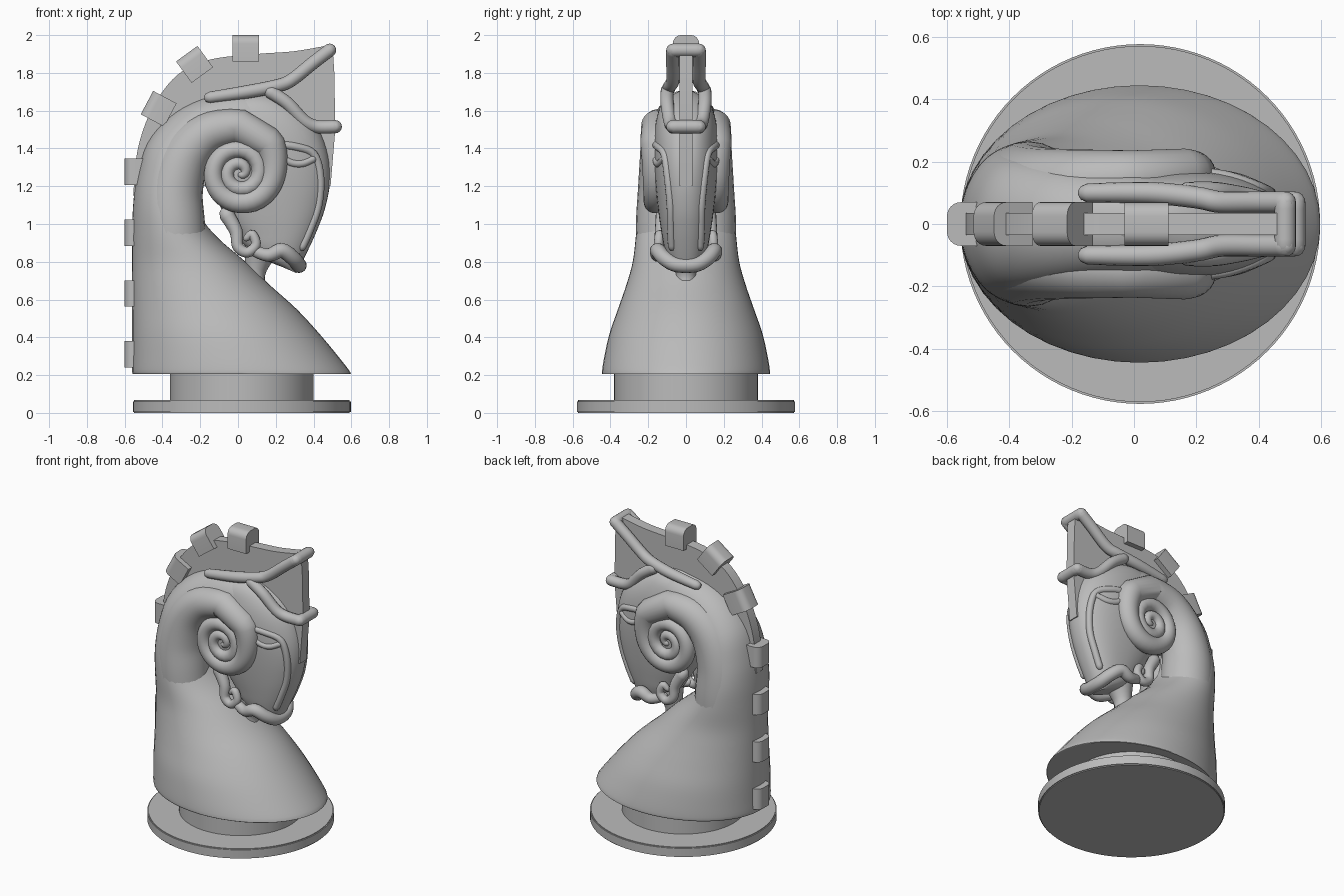
import bpy, bmesh, math
from mathutils import Vector, Matrix
from mathutils.bvhtree import BVHTree

if "Cube" in bpy.data.objects:
    bpy.data.objects.remove(bpy.data.objects["Cube"])

stone = bpy.data.materials.new("grey stone")
stone.use_nodes = True
stone.diffuse_color = (0.5, 0.5, 0.5, 1)
stone.node_tree.nodes["Principled BSDF"].inputs["Base Color"].default_value = (0.5, 0.5, 0.5, 1)


def finish(name, bm, angle=40):
    bmesh.ops.recalc_face_normals(bm, faces=bm.faces[:])
    mesh = bpy.data.meshes.new(name)
    bm.to_mesh(mesh)
    bm.free()
    mesh.materials.append(stone)
    ob = bpy.data.objects.new(name, mesh)
    bpy.context.collection.objects.link(ob)
    bpy.ops.object.select_all(action='DESELECT')
    ob.select_set(True)
    bpy.context.view_layer.objects.active = ob
    bpy.ops.object.shade_smooth_by_angle(angle=math.radians(angle))
    return ob


def spline(rows, steps):
    """Catmull-Rom interpolation through rows of numbers."""
    out = []
    for i in range(len(rows) - 1):
        a, b = rows[max(i - 1, 0)], rows[i]
        c, d = rows[i + 1], rows[min(i + 2, len(rows) - 1)]
        for k in range(steps):
            t = k / steps
            out.append([0.5 * (2 * q + (r - p) * t + (2 * p - 5 * q + 4 * r - s) * t * t
                               + (3 * q - p - 3 * r + s) * t ** 3)
                        for p, q, r, s in zip(a, b, c, d)])
    return out + [list(rows[-1])]


def skin(name, rings, angle=40):
    """Join rings of points into a closed surface."""
    bm = bmesh.new()
    vs = [[bm.verts.new(p) for p in ring] for ring in rings]
    n = len(vs[0])
    for a, b in zip(vs, vs[1:]):
        for i in range(n):
            j = (i + 1) % n
            bm.faces.new((a[i], a[j], b[j], b[i]))
    bm.faces.new(vs[0])
    bm.faces.new(vs[-1])
    return finish(name, bm, angle)


def loft(name, rows, power=2.0, steps=4, sides=48):
    """Rows hold side-profile edge points (x1, z1, x2, z2) and half width."""
    rings = []
    for x1, z1, x2, z2, w in spline(rows, steps):
        ring = []
        for i in range(sides):
            t = math.tau * i / sides
            c, s = [math.copysign(abs(f(t)) ** (2 / power), f(t)) for f in (math.cos, math.sin)]
            ring.append(((x1 + x2) / 2 + c * (x1 - x2) / 2, s * w,
                         (z1 + z2) / 2 + c * (z1 - z2) / 2))
        rings.append(ring)
    return skin(name, rings)


def tube(name, rows, steps=5, sides=16):
    """Round tube through rows of (x, y, z, radius), with rounded ends."""
    pts = spline(rows, steps) if steps > 1 else rows
    p = [Vector(q[:3]) for q in pts]
    rings, side = [], Vector((0, 1, 0))
    for i, q in enumerate(pts):
        d = (p[min(i + 1, len(p) - 1)] - p[max(i - 1, 0)]).normalized()
        side = side - d * side.dot(d)
        if side.length < 0.01:
            side = d.orthogonal()
        side.normalize()
        up = d.cross(side)
        caps = [(0, 1)]
        if i == 0:
            caps = [(-0.95, 0.3), (-0.7, 0.7), (0, 1)]
        elif i == len(p) - 1:
            caps = [(0, 1), (0.7, 0.7), (0.95, 0.3)]
        for off, k in caps:
            rings.append([p[i] + d * off * q[3] + (side * math.cos(math.tau * j / sides)
                          + up * math.sin(math.tau * j / sides)) * q[3] * k for j in range(sides)])
    return skin(name, rings, 60)


def disc(name, radius, z0, z1):
    bm = bmesh.new()
    bmesh.ops.create_cone(bm, cap_ends=True, segments=96, radius1=radius, radius2=radius,
                          depth=z1 - z0, matrix=Matrix.Translation((0.02, 0, (z0 + z1) / 2)))
    rim = [e for e in bm.edges if abs(e.verts[0].co.z - e.verts[1].co.z) < 1e-4]
    bmesh.ops.bevel(bm, geom=rim, offset=0.006, segments=2, affect='EDGES')
    finish(name, bm)


# Pedestal
disc("base_plate", 0.577, 0, 0.067)
disc("base_column", 0.38, 0.06, 0.215)

# Flared bust and neck, curving over the crown
loft("neck", [
    (-.55, .205, .585, .205, .438), (-.56, .215, .595, .215, .445), (-.56, .3, .53, .3, .432),
    (-.56, .42, .43, .42, .405), (-.56, .55, .31, .55, .36), (-.56, .68, .165, .68, .315),
    (-.56, .8, .04, .8, .282), (-.56, .95, -.11, .93, .265), (-.555, 1.1, -.2, 1.05, .25),
    (-.535, 1.25, -.22, 1.2, .23), (-.48, 1.43, -.2, 1.3, .21), (-.36, 1.57, -.12, 1.37, .19),
    (-.2, 1.66, -.03, 1.4, .17), (0, 1.7, .05, 1.4, .16), (.18, 1.68, .12, 1.4, .14)])

# Head
head = loft("head", [
    (.08, 1.71, -.06, 1.7, .03), (.22, 1.67, -.15, 1.62, .12), (.34, 1.6, -.18, 1.52, .155),
    (.43, 1.5, -.18, 1.4, .17), (.48, 1.36, -.16, 1.28, .17), (.487, 1.22, -.12, 1.15, .16),
    (.46, 1.08, -.06, 1.03, .145), (.42, .97, 0, .94, .13), (.375, .87, .04, .88, .115),
    (.335, .79, .12, .82, .09), (.31, .74, .24, .77, .05)], power=2.3)

# Throat post under the chin
tube("throat", [(.09, 0, .62, .07), (.09, 0, .74, .055), (.12, 0, .86, .09)])

# Thin crest plate
outline = spline([(-.555, 1.15), (-.53, 1.4), (-.45, 1.62), (-.32, 1.79), (-.15, 1.87), (.1, 1.9),
                  (.3, 1.915), (.5, 1.95)], 5) + [[.51, 1.8], [.515, 1.5], [.49, 1.2], [.3, 1.2], [-.3, 1.2]]
bm = bmesh.new()
face = bm.faces.new([bm.verts.new((x, -.035, z)) for x, z in outline])
grown = bmesh.ops.extrude_face_region(bm, geom=[face])["geom"]
bmesh.ops.translate(bm, vec=(0, .07, 0), verts=[v for v in grown if isinstance(v, bmesh.types.BMVert)])
finish("crest_plate", bm, 30)

# Mane blocks with rounded outer corners
blocks = [(.04, 1.93, 90), (-.23, 1.845, 126), (-.42, 1.61, 152)]
blocks += [(-.53, .31 + .322 * i, 180) for i in range(4)]
for i, (x, z, a) in enumerate(blocks):
    bm = bmesh.new()
    bmesh.ops.create_cube(bm, size=.14)
    corners = [e for e in bm.edges if all(v.co.x > 0 for v in e.verts)
               and abs(e.verts[0].co.z - e.verts[1].co.z) > .1]
    bmesh.ops.bevel(bm, geom=corners, offset=.045, segments=6, profile=.5, affect='EDGES')
    bm.transform(Matrix.Translation((x, 0, z)) @ Matrix.Rotation(-math.radians(a), 4, 'Y'))
    finish(f"mane_block_{i + 1}", bm)

# Ear and brow frames: rounded bars joined across the front
ear = [(-.15, .1, 1.67, .03), (.05, .1, 1.7, .035), (.2, .085, 1.73, .035), (.28, .07, 1.76, .035),
       (.4, .07, 1.855, .035), (.485, .07, 1.92, .035)]
brow = [(.17, .1, 1.7, .035), (.26, .1, 1.64, .035), (.35, .085, 1.545, .035),
        (.42, .07, 1.515, .035), (.515, .07, 1.515, .035)]
for name, path in (("ear", ear), ("brow", brow)):
    for side, s in (("left", 1), ("right", -1)):
        tube(f"{name}_frame_{side}", [(x, y * s, z, r) for x, y, z, r in path])
    x, y, z, r = path[-1]
    tube(f"{name}_crossbar", [(x, -y, z, r), (x, y, z, r)])

# Paired side details, set onto the head surface
bpy.context.view_layer.update()
tree = BVHTree.FromPolygons([v.co.copy() for v in head.data.vertices],
                            [list(p.vertices) for p in head.data.polygons])


def on_head(x, z):
    hit = tree.ray_cast(Vector((x, 1, z)), Vector((0, -1, 0)))[0]
    return hit.y if hit else 0.05


horn = [(-.32, .1, .82, .16), (-.34, .1, 1.0, .165), (-.34, .1, 1.18, .155), (-.28, .11, 1.36, .135),
        (-.16, .13, 1.48, .11), (0, .145, 1.52, .092)]
# turn count, distance from the coil centre, thickness
coil = spline([(0.12, .22, .085), (.25, .175, .07), (.5, .155, .058), (.75, .14, .05), (1, .125, .045),
               (1.5, .085, .04), (2, .05, .032), (2.4, .012, .02)], 8)
for side, s in (("left", 1), ("right", -1)):
    path = spline(horn, 5)
    for t, d, r in coil:
        a = math.pi / 2 - math.tau * t
        path.append((d * math.cos(a) + .01, .155 + .02 * min(t, 1), 1.27 + d * math.sin(a), r))
    tube(f"curled_horn_{side}", [(x, y * s, z, r) for x, y, z, r in path], steps=1, sides=24)

    # Backing behind the coil
    bm = bmesh.new()
    bmesh.ops.create_uvsphere(bm, u_segments=32, v_segments=16, radius=1, matrix=Matrix.Translation(
        (.01, s * .1, 1.27)) @ Matrix.Diagonal((.17, .085, .17, 1)))
    finish(f"coil_backing_{side}", bm)

    # Ridge framing the cheek, and the eyelid
    rim = [(.2, 1.42), (.3, 1.41), (.4, 1.37), (.435, 1.25), (.425, 1.1), (.38, .97), (.34, .88)]
    tube(f"cheek_rim_{side}", [(x, s * (on_head(x, z) - .008), z, .022) for x, z in rim], sides=12)
    lid = [(.22, 1.36), (.28, 1.325), (.34, 1.32), (.4, 1.345)]
    tube(f"eyelid_{side}", [(x, s * (on_head(x, z) - .008), z, .02) for x, z in lid], sides=12)

    # Jaw curl
    curl = [(-.06, .12, 1.05, .04), (-.01, .13, .96, .035), (.0, .14, .88, .03), (.05, .145, .85, .028),
            (.095, .145, .89, .026), (.075, .14, .945, .024), (.045, .135, .925, .018)]
    tube(f"jaw_curl_{side}", [(x, y * s, z, r) for x, y, z, r in curl])

# Wide lip wrapping round the muzzle
half = [(.08, .13, .86, .03), (.16, .15, .835, .035), (.23, .15, .86, .04), (.29, .115, .82, .04),
        (.32, .05, .785, .04)]
tube("lip", half + [(x, -y, z, r) for x, y, z, r in reversed(half)])
